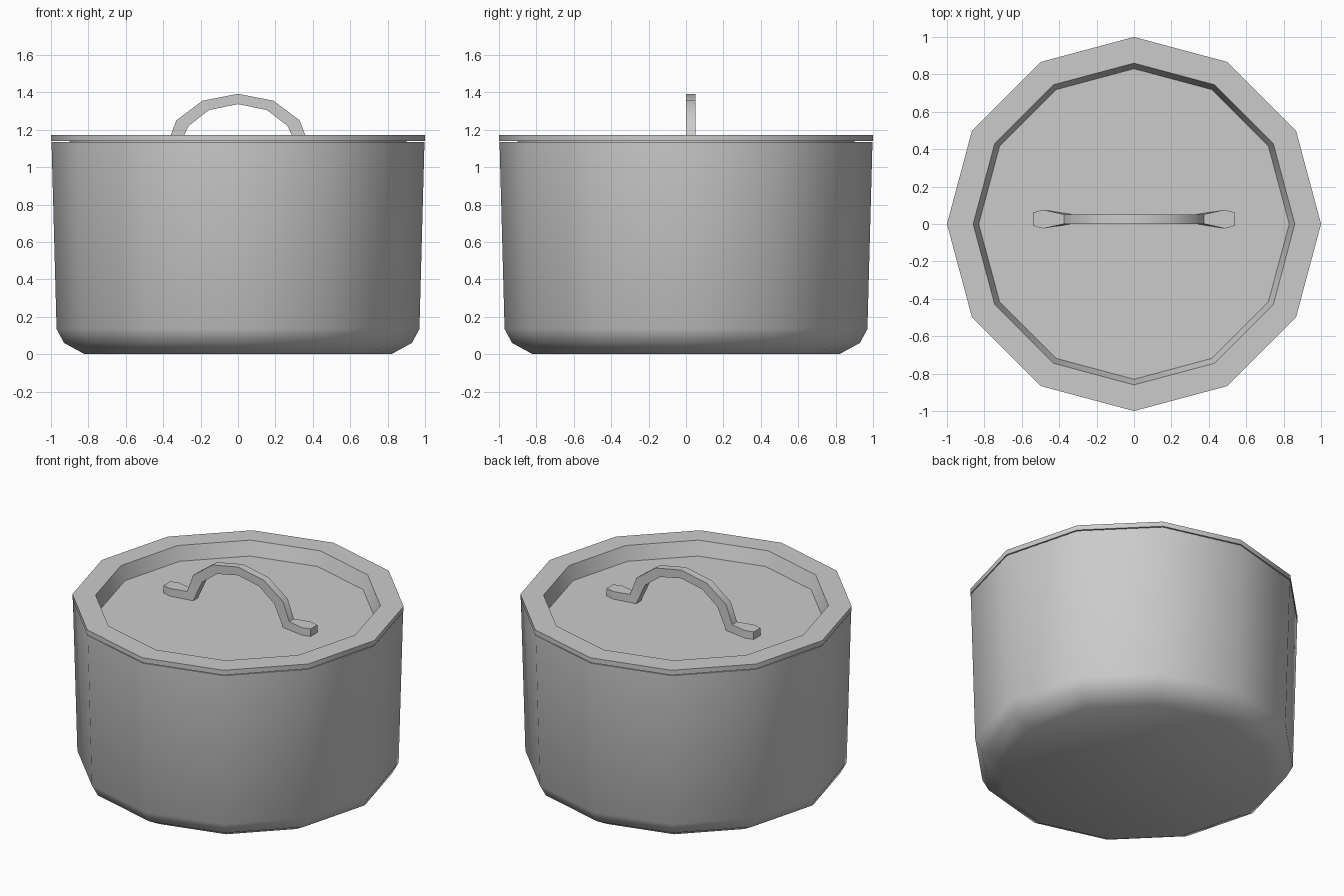
import bpy
import bmesh
from math import sin, cos, pi, radians

cube = bpy.data.objects.get("Cube")
if cube:
    bpy.data.objects.remove(cube, do_unlink=True)

SIDES = 12
FLOOR = 1.08   # recessed lid surface

metal = bpy.data.materials.new("light_grey_metal")
metal.use_nodes = True
grey = (0.6, 0.6, 0.6, 1)
metal.diffuse_color = grey
metal.node_tree.nodes["Principled BSDF"].inputs["Base Color"].default_value = grey


def finish(name, bm):
    """Turn a bmesh into a shaded object."""
    bmesh.ops.recalc_face_normals(bm, faces=bm.faces[:])
    mesh = bpy.data.meshes.new(name)
    bm.to_mesh(mesh)
    bm.free()
    mesh.materials.append(metal)
    obj = bpy.data.objects.new(name, mesh)
    bpy.context.collection.objects.link(obj)
    bpy.ops.object.select_all(action='DESELECT')
    obj.select_set(True)
    bpy.context.view_layer.objects.active = obj
    bpy.ops.object.shade_smooth_by_angle(angle=radians(40))
    return obj


def loft(bm, rings):
    """Bridge successive vertex rings and cap both ends."""
    for a, b in zip(rings, rings[1:]):
        n = len(a)
        for i in range(n):
            j = (i + 1) % n
            bm.faces.new((a[i], a[j], b[j], b[i]))
    bm.faces.new(rings[0])
    bm.faces.new(rings[-1])


def turned(name, profile):
    """Revolve a (radius, height) profile into a twelve-sided solid."""
    bm = bmesh.new()
    rings = [[bm.verts.new((r * cos(2 * pi * i / SIDES), r * sin(2 * pi * i / SIDES), z))
              for i in range(SIDES)] for r, z in profile]
    loft(bm, rings)
    return finish(name, bm)


# Pot: rounded base, slightly flared wall, hollow inside
turned("pot_body", [(0.82, 0), (0.93, 0.06), (0.97, 0.135), (0.997, 1.135),
                    (0.94, 1.135), (0.91, 0.15), (0.8, 0.05)])

# Lid: flat rim, sunken centre, plug underneath
turned("lid", [(0.9, 1.06), (0.9, 1.14), (1.0, 1.14), (1.0, 1.172),
               (0.86, 1.172), (0.83, FLOOR)])

# Handle: half described as (outer x, outer z, inner x, inner z, half width)
half = [(0.54, 1.13, 0.54, FLOOR, 0.035),
        (0.485, 1.13, 0.485, FLOOR, 0.05),
        (0.375, 1.13, 0.33, FLOOR, 0.025),
        (0.33, 1.25, 0.265, 1.22, 0.025),
        (0.19, 1.355, 0.155, 1.305, 0.025),
        (0, 1.392, 0, 1.337, 0.025)]
mirrored = [(-xo, zo, -xi, zi, w) for xo, zo, xi, zi, w in reversed(half[:-1])]
bm = bmesh.new()
mid = 0.026
sections = []
for xo, zo, xi, zi, w in half + mirrored:
    sections.append([bm.verts.new(p) for p in (
        (xo, mid - w, zo), (xo, mid + w, zo), (xi, mid + w, zi), (xi, mid - w, zi))])
loft(bm, sections)
finish("lid_handle", bm)
